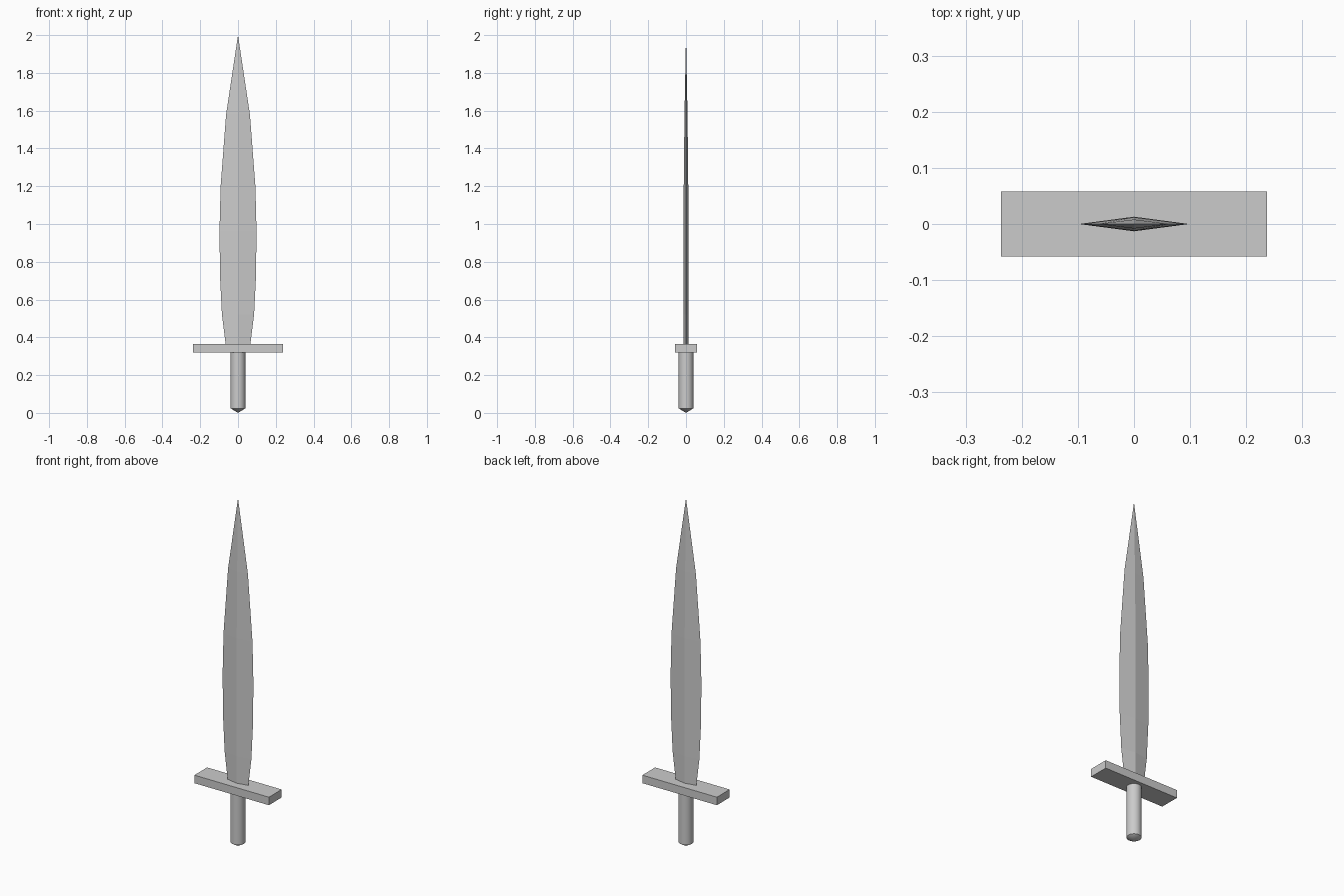
import bpy, bmesh, math

cube = bpy.data.objects.get("Cube")
if cube:
    bpy.data.objects.remove(cube)

GREY = (0.6, 0.6, 0.6, 1)
steel = bpy.data.materials.new("plain_grey")
steel.use_nodes = True
steel.diffuse_color = GREY
steel.node_tree.nodes["Principled BSDF"].inputs["Base Color"].default_value = GREY


def add_object(name, bm):
    bmesh.ops.recalc_face_normals(bm, faces=bm.faces)
    mesh = bpy.data.meshes.new(name)
    bm.to_mesh(mesh)
    bm.free()
    mesh.materials.append(steel)
    obj = bpy.data.objects.new(name, mesh)
    bpy.context.collection.objects.link(obj)
    return obj


def loft(name, rings, tip):
    """Skin equal-sized rings, capping the first and closing to a tip."""
    bm = bmesh.new()
    loops = [[bm.verts.new(p) for p in ring] for ring in rings]
    bm.faces.new(loops[0])
    n = len(loops[0])
    for a, b in zip(loops, loops[1:]):
        for i in range(n):
            j = (i + 1) % n
            bm.faces.new((a[i], a[j], b[j], b[i]))
    end = bm.verts.new(tip)
    for i in range(n):
        bm.faces.new((loops[-1][i], loops[-1][(i + 1) % n], end))
    return add_object(name, bm)


# Leaf-shaped blade with a diamond section: height, half width, half thickness
blade_profile = [(0.36, 0.065, 0.013), (0.52, 0.085, 0.013), (0.72, 0.095, 0.013),
                 (0.96, 0.098, 0.013), (1.2, 0.092, 0.012), (1.58, 0.063, 0.008)]
loft("blade", [[(w, 0, z), (0, t, z), (-w, 0, z), (0, -t, z)]
               for z, w, t in blade_profile], (0, 0, 2))

# Rectangular crossguard
bm = bmesh.new()
bmesh.ops.create_cube(bm, size=1)
bmesh.ops.scale(bm, vec=(0.474, 0.116, 0.046), verts=bm.verts)
bmesh.ops.translate(bm, vec=(0, 0, 0.343), verts=bm.verts)
add_object("crossguard", bm)

# Round grip with a shallow pointed end
SIDES = 32
grip = loft("grip", [[(0.039 * math.cos(k * math.tau / SIDES),
                       0.039 * math.sin(k * math.tau / SIDES), z)
                      for k in range(SIDES)] for z in (0.325, 0.024)], (0, 0, 0))
bpy.ops.object.select_all(action='DESELECT')
grip.select_set(True)
bpy.context.view_layer.objects.active = grip
bpy.ops.object.shade_smooth_by_angle(angle=math.radians(30))
